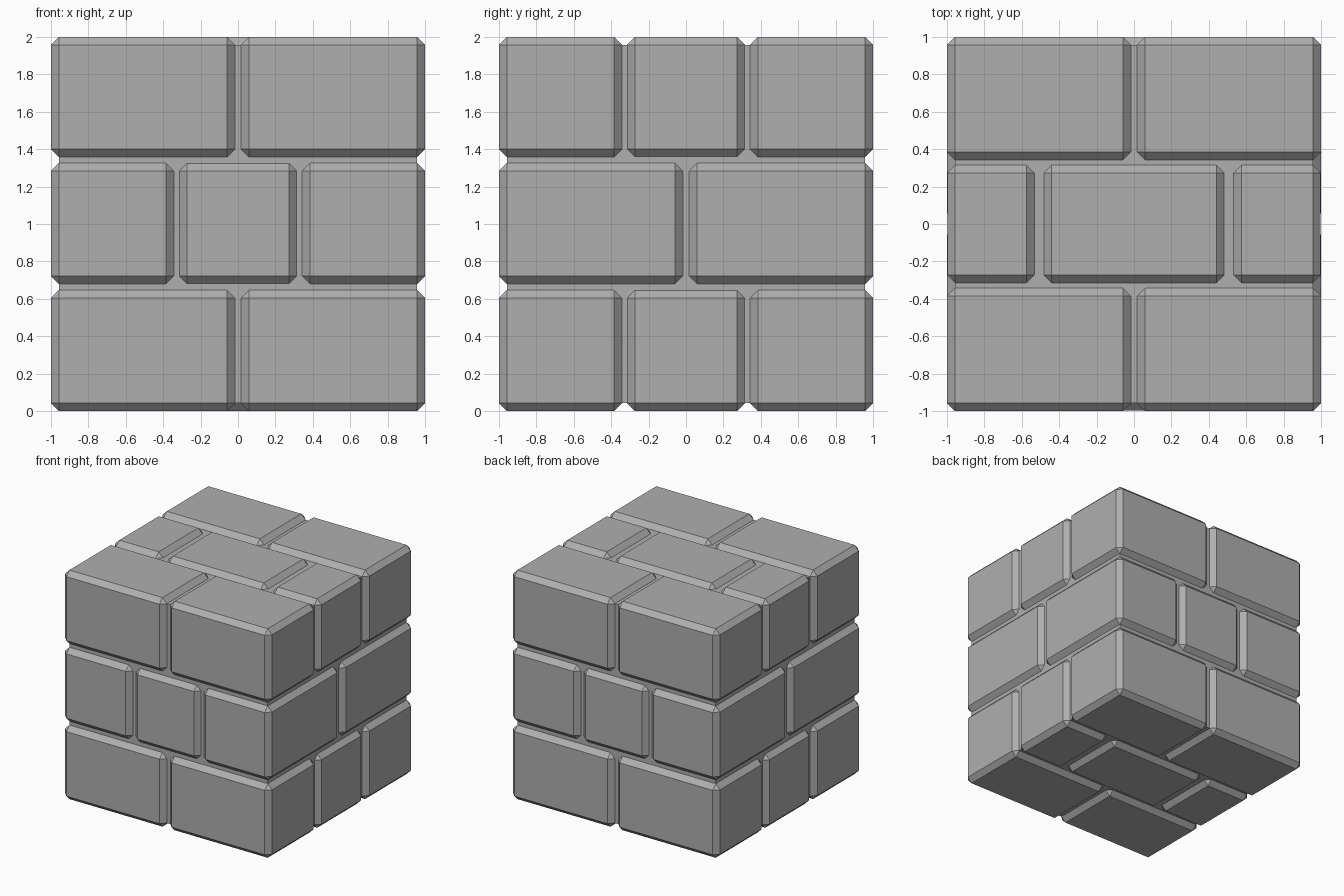
import bpy
import bmesh
from mathutils import Vector

if "Cube" in bpy.data.objects:
    bpy.data.objects.remove(bpy.data.objects["Cube"])

BEVEL = 0.042

# Dark grey stone
stone = bpy.data.materials.new("stone")
stone.diffuse_color = (0.43, 0.43, 0.43, 1)
stone.use_nodes = True
stone.node_tree.nodes["Principled BSDF"].inputs["Base Color"].default_value = stone.diffuse_color


def block(name, lo, hi, bevel=0.0):
    """Axis-aligned box from corner lo to corner hi, with flat chamfers."""
    lo, hi = Vector(lo), Vector(hi)
    bm = bmesh.new()
    bmesh.ops.create_cube(bm, size=1)
    bmesh.ops.scale(bm, vec=hi - lo, verts=bm.verts)
    bmesh.ops.translate(bm, vec=(lo + hi) / 2, verts=bm.verts)
    if bevel:
        bmesh.ops.bevel(bm, geom=bm.edges[:], offset=bevel, segments=1,
                        profile=0.5, affect='EDGES')
    mesh = bpy.data.meshes.new(name)
    bm.to_mesh(mesh)
    bm.free()
    mesh.materials.append(stone)
    obj = bpy.data.objects.new(name, mesh)
    bpy.context.collection.objects.link(obj)
    return obj


# Mortar core seen at the bottom of every joint
core = 1 - BEVEL
block("mortar_core", (-core, -core, BEVEL), (core, core, 2 - BEVEL))

# Brick spans along a row, and the three rows across a layer
halves = [(-1, -0.017), (0.017, 1)]
thirds = [(-0.998, -0.533), (-0.482, 0.482), (0.533, 0.998)]
rows = [(-1, -0.343, halves), (-0.315, 0.315, thirds), (0.343, 1, halves)]

# Three courses; the middle one is turned a quarter turn
courses = [("bottom", 0, 0.647, False),
           ("middle", 0.68, 1.326, True),
           ("top", 1.358, 2, False)]
for course, z0, z1, turned in courses:
    for r, (b0, b1, spans) in enumerate(rows):
        for i, (a0, a1) in enumerate(spans):
            lo, hi = (a0, b0, z0), (a1, b1, z1)
            if turned:
                lo, hi = (b0, a0, z0), (b1, a1, z1)
            block(f"{course}_brick_{r}_{i}", lo, hi, BEVEL)
